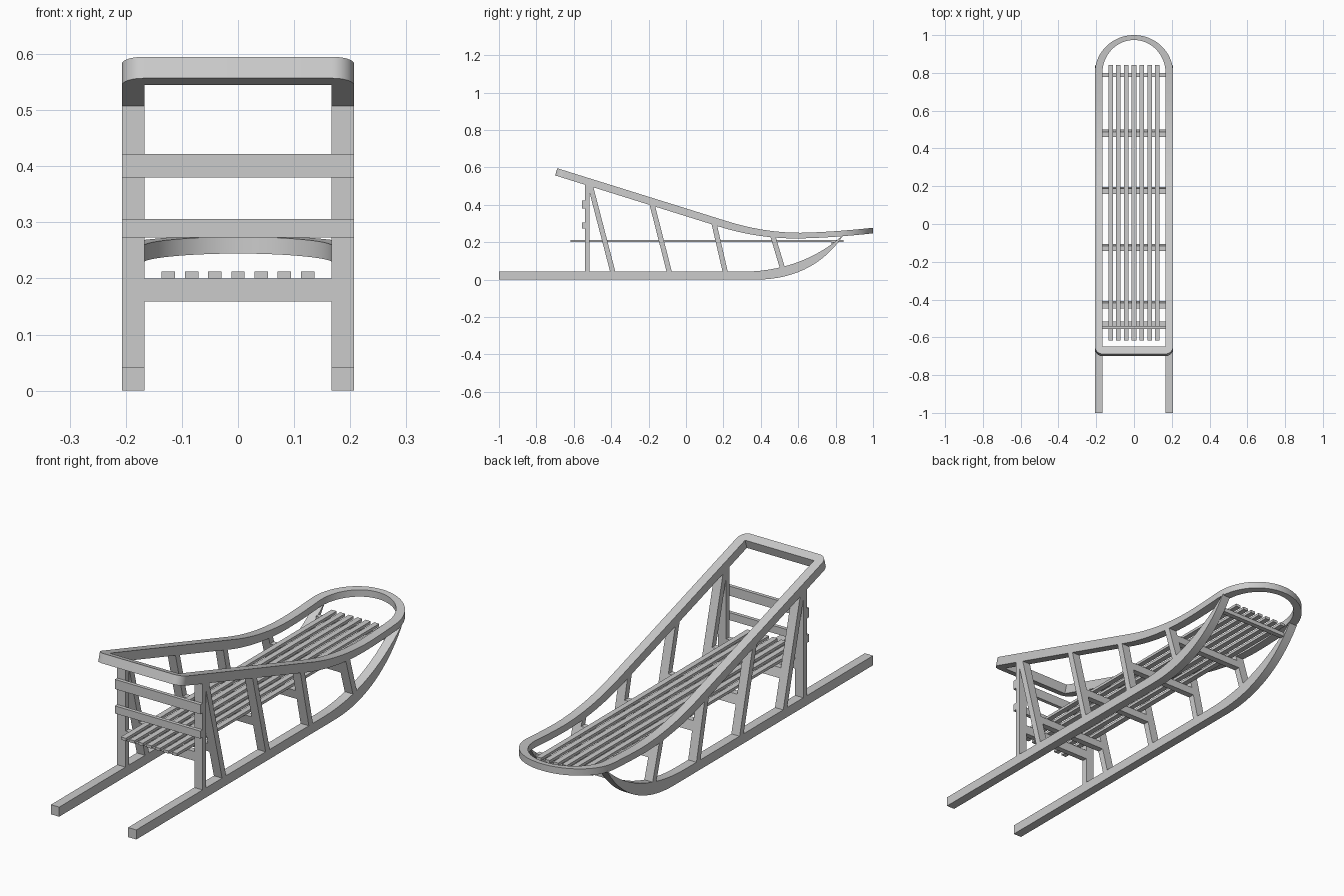
import bpy
import bmesh
import math

cube = bpy.data.objects.get("Cube")
if cube:
    bpy.data.objects.remove(cube, do_unlink=True)

grey = bpy.data.materials.new("plain grey")
grey.use_nodes = True
colour = (0.6, 0.6, 0.6, 1)
grey.diffuse_color = colour
grey.node_tree.nodes["Principled BSDF"].inputs["Base Color"].default_value = colour

INNER, OUTER = 0.167, 0.207


def finish(name, bm, mirror=False, smooth=False):
    bmesh.ops.remove_doubles(bm, verts=bm.verts, dist=0.0002)
    bmesh.ops.recalc_face_normals(bm, faces=bm.faces)
    mesh = bpy.data.meshes.new(name)
    bm.to_mesh(mesh)
    bm.free()
    mesh.materials.append(grey)
    ob = bpy.data.objects.new(name, mesh)
    bpy.context.collection.objects.link(ob)
    if mirror:
        ob.modifiers.new("both sides", 'MIRROR')
    if smooth:
        bpy.ops.object.select_all(action='DESELECT')
        ob.select_set(True)
        bpy.context.view_layer.objects.active = ob
        bpy.ops.object.shade_smooth_by_angle(angle=math.radians(30))
    return ob


def prism(name, profile, x0, x1, mirror=False, smooth=False):
    """Extrude a side profile of (y, z) points from x0 to x1."""
    bm = bmesh.new()
    face = bm.faces.new([bm.verts.new((x0, y, z)) for y, z in profile])
    new = bmesh.ops.extrude_face_region(bm, geom=[face])["geom"]
    for v in new:
        if isinstance(v, bmesh.types.BMVert):
            v.co.x = x1
    return finish(name, bm, mirror, smooth)


def box(name, x0, x1, y0, y1, z0, z1, mirror=False):
    return prism(name, [(y0, z0), (y1, z0), (y1, z1), (y0, z1)], x0, x1, mirror)


def bezier(a, b, c, d, n=14):
    def mix(t, k):
        s = 1 - t
        return s**3 * a[k] + 3*s*s*t * b[k] + 3*s*t*t * c[k] + t**3 * d[k]
    return [(mix(i / n, 0), mix(i / n, 1)) for i in range(n + 1)]


# Height of the handrail's centre line
def rail_z(y):
    if y < 0.2:
        return 0.297 - 0.312 * (y - 0.2)
    if y < 0.6:
        return 0.235 + 0.062 * ((0.6 - y) / 0.4) ** 2
    return 0.235 + 0.027 * ((y - 0.6) / 0.4) ** 1.6


# Plan of one rail half: (outer, inner) pairs from handle to nose
stations = [((0, -0.694), (0, -0.654))]
for i in range(9):
    a = math.pi / 2 * i / 8
    stations.append(((INNER + 0.04 * math.sin(a), -0.654 - 0.04 * math.cos(a)),
                     (INNER, -0.654)))
for i in range(17):
    y = 0.2 + 0.6 * i / 16
    stations.append(((OUTER, y), (INNER, y)))
for i in range(1, 17):
    a = math.pi / 2 * i / 16
    stations.append(((OUTER * math.cos(a), 0.8 + 0.2 * math.sin(a)),
                     (INNER * math.cos(a), 0.8 + 0.174 * math.sin(a))))

# Handrail loop, swept along the stations
bm = bmesh.new()
rings = []
for outer, inner in stations:
    ring = []
    for (x, y), side in ((outer, -1), (outer, 1), (inner, 1), (inner, -1)):
        slope = (rail_z(y + 0.01) - rail_z(y - 0.01)) / 0.02
        half = 0.02 - 0.005 * min(max((y - 0.2) / 0.4, 0), 1)
        length = math.hypot(1, slope)
        tilt = -slope / length if y < 0.6 else 0
        ring.append(bm.verts.new((x, y + side * half * tilt,
                                  rail_z(y) + side * half / length)))
    rings.append(ring)
for r, s in zip(rings, rings[1:]):
    for k in range(4):
        j = (k + 1) % 4
        quad = [r[k], r[j], s[j], s[k]]
        bm.faces.new(quad)
finish("handrail", bm, mirror=True, smooth=True)

# Runners with upswept tapering tips
lower = bezier((0.38, 0), (0.56, 0), (0.73, 0.07), (0.84, 0.235))
upper = bezier((0.838, 0.237), (0.72, 0.13), (0.54, 0.042), (0.3, 0.042))
prism("runners", [(-1, 0)] + lower + upper + [(-1, 0.042)],
      INNER, OUTER, mirror=True, smooth=True)

# Upright rear posts
box("rear_posts", INNER, OUTER, -0.541, -0.517, 0.04, 0.515, mirror=True)

# Leaning struts, each with a cross bar between the pair
HALF = 0.014
struts = [((-0.39, 0.035), (-0.512, 0.505)), ((-0.088, 0.035), (-0.182, 0.405)),
          ((0.211, 0.035), (0.15, 0.3)), ((0.516, 0.06), (0.462, 0.24))]
for i, ((y0, z0), (y1, z1)) in enumerate(struts, 1):
    prism(f"strut_pair_{i}", [(y0 - HALF, z0), (y0 + HALF, z0),
                              (y1 + HALF, z1), (y1 - HALF, z1)],
          INNER, OUTER, mirror=True)
    low, high = [y0 + (y1 - y0) * (z - z0) / (z1 - z0) for z in (0.159, 0.2)]
    prism(f"cross_bar_{i}", [(low - HALF, 0.159), (low + HALF, 0.159),
                             (high + HALF, 0.2), (high - HALF, 0.2)],
          -INNER, INNER)
box("rear_cross_bar", -INNER, INNER, -0.541, -0.517, 0.159, 0.2)
box("front_cross_bar", -INNER, INNER, 0.778, 0.8, 0.182, 0.2)

# Back rest rails
for name, z0, z1 in (("lower_back_rail", 0.273, 0.306), ("upper_back_rail", 0.38, 0.422)):
    box(name, -OUTER, OUTER, -0.557, -0.541, z0, z1)

# Bed slats
for i in range(7):
    x = (i - 3) * 0.0413
    box(f"bed_slat_{i + 1}", x - 0.012, x + 0.012, -0.617, 0.843, 0.2, 0.212)
